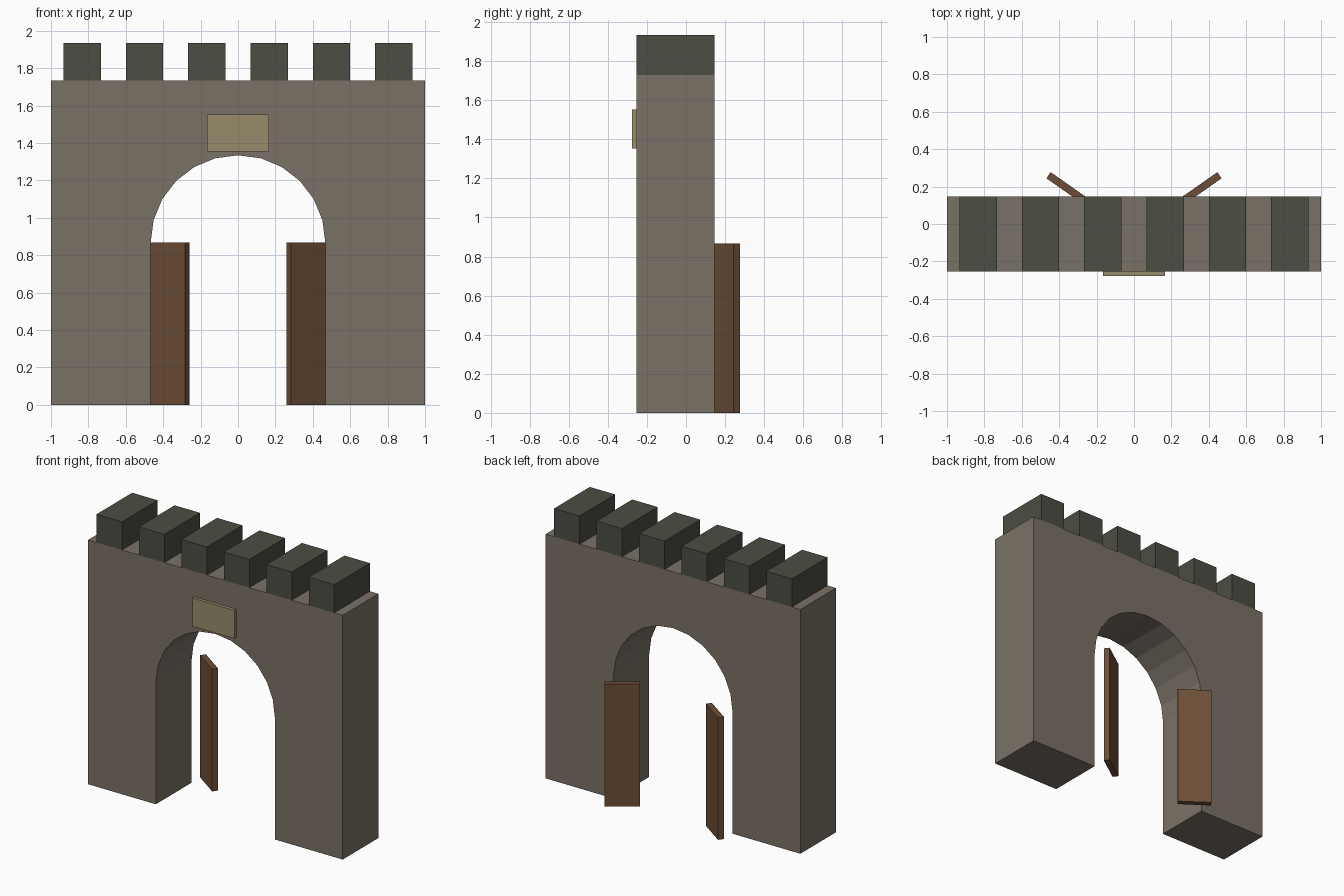
import bpy, bmesh, math
from mathutils import Matrix

if "Cube" in bpy.data.objects:
    bpy.data.objects.remove(bpy.data.objects["Cube"], do_unlink=True)


def make_material(name, rgb):
    mat = bpy.data.materials.new(name)
    mat.use_nodes = True
    color = (*rgb, 1.0)
    mat.diffuse_color = color
    mat.node_tree.nodes["Principled BSDF"].inputs["Base Color"].default_value = color
    return mat


stone = make_material("warm_grey_stone", (0.195, 0.167, 0.132))
dark_stone = make_material("dark_green_grey_stone", (0.072, 0.074, 0.056))
wood = make_material("brown_wood", (0.152, 0.076, 0.038))
sandstone = make_material("pale_sandstone", (0.31, 0.26, 0.145))


def finish(name, bm, mat):
    bmesh.ops.recalc_face_normals(bm, faces=bm.faces)
    mesh = bpy.data.meshes.new(name)
    bm.to_mesh(mesh)
    bm.free()
    mesh.materials.append(mat)
    obj = bpy.data.objects.new(name, mesh)
    bpy.context.collection.objects.link(obj)
    return obj


def box(name, size, center, mat, turn=0.0):
    bm = bmesh.new()
    bmesh.ops.create_cube(bm, size=1, matrix=Matrix.Diagonal((*size, 1)))
    obj = finish(name, bm, mat)
    obj.location = center
    obj.rotation_euler.z = turn
    return obj


FRONT, BACK = -0.254, 0.146
DEPTH, MIDDLE = BACK - FRONT, (BACK + FRONT) / 2
TOP = 1.733
RADIUS, SPRING = 0.467, 0.867
ARCH_STEPS = 12

# Wall: gate outline with a faceted arch, extruded front to back
outline = [(RADIUS, 0), (1, 0), (1, TOP), (-1, TOP), (-1, 0), (-RADIUS, 0)]
for i in range(ARCH_STEPS + 1):
    a = math.pi * (1 - i / ARCH_STEPS)
    outline.append((RADIUS * math.cos(a), SPRING + RADIUS * math.sin(a)))
bm = bmesh.new()
face = bm.faces.new([bm.verts.new((x, FRONT, z)) for x, z in outline])
extruded = bmesh.ops.extrude_face_region(bm, geom=[face], use_keep_orig=True)
moved = [g for g in extruded["geom"] if isinstance(g, bmesh.types.BMVert)]
bmesh.ops.translate(bm, verts=moved, vec=(0, DEPTH, 0))
finish("arched_wall", bm, stone)

# Battlements: evenly spaced blocks along the top
for i in range(6):
    box(f"battlement_{i + 1}", (0.2, DEPTH, 0.2),
        ((i - 2.5) / 3, MIDDLE, TOP + 0.1), dark_stone)

# Plaque above the arch, set slightly into the wall
box("plaque", (0.33, 0.043, 0.2), (0, FRONT - 0.0015, 1.453), sandstone)

# Open door leaves, mirrored left and right
for side, name in ((1, "left_door"), (-1, "right_door")):
    box(name, (0.227, 0.04, SPRING), (side * 0.364, 0.1955, SPRING / 2),
        wood, side * math.radians(35))
